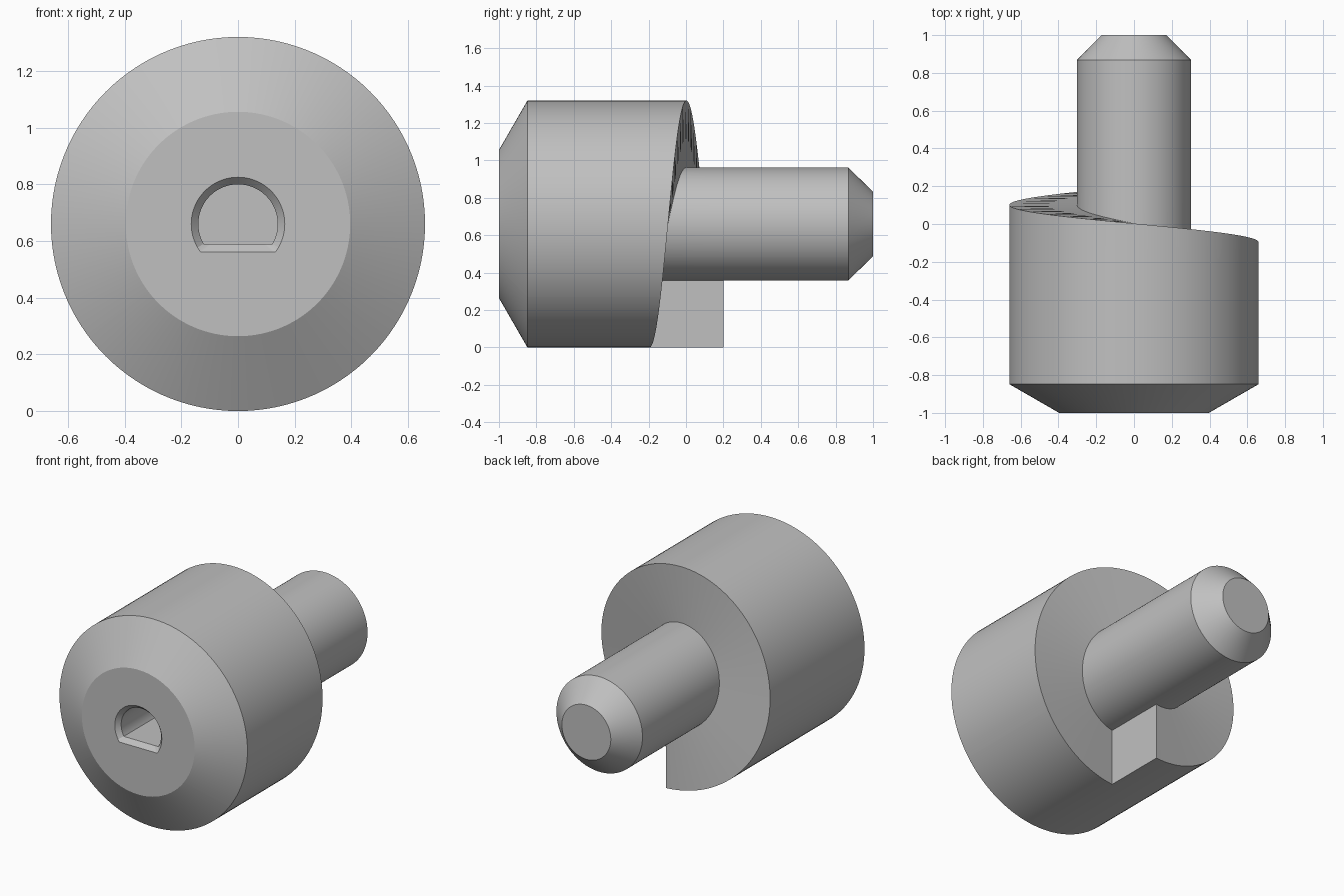
import bpy
import bmesh
from math import sin, cos, acos, radians, tau

if "Cube" in bpy.data.objects:
    bpy.data.objects.remove(bpy.data.objects["Cube"], do_unlink=True)

BODY_R, PIN_R = 0.66, 0.302
RAMP_HIGH, RAMP_LOW = 0.2, -0.195
BORE_R, BORE_FLAT = 0.14, 0.07
MOUTH_R, MOUTH_FLAT = 0.165, 0.098

# Plain grey material
grey = bpy.data.materials.new("grey metal")
grey.use_nodes = True
colour = (0.53, 0.53, 0.53, 1)
grey.diffuse_color = colour
grey.node_tree.nodes["Principled BSDF"].inputs["Base Color"].default_value = colour


def ramp(a):
    """Helical end: falls evenly over one turn, starting at the bottom."""
    return RAMP_HIGH + (RAMP_LOW - RAMP_HIGH) * a / tau


def ring(radius, y):
    return lambda a: (radius, y)


def ramp_ring(radius):
    return lambda a: (radius, ramp(a))


def d_ring(radius, flat, y):
    """Circle cut off by a flat on its lower side."""
    return lambda a: (min(radius, flat / max(cos(a), 0.01)), y)


# Turn angles, measured from straight down, with the bore corners added
corner = acos(MOUTH_FLAT / MOUTH_R)
angles = sorted([radians(3 * i) for i in range(121)] + [corner, tau - corner])

# Surface from the bore floor, around the body, to the pin tip
rings = [
    ring(0, -0.25),
    d_ring(BORE_R, BORE_FLAT, -0.25),
    d_ring(BORE_R, BORE_FLAT, -0.972),
    d_ring(MOUTH_R, MOUTH_FLAT, -1),
    ring(0.396, -1),
    ring(BODY_R, -0.848),
    ring(BODY_R, RAMP_LOW),
    ramp_ring(BODY_R),
    ramp_ring(PIN_R),
    ring(PIN_R, RAMP_HIGH),
    ring(PIN_R, 0.868),
    ring(0.172, 1),
    ring(0, 1),
]

bm = bmesh.new()
grid = []
for section in rings:
    row = []
    for a in angles:
        r, y = section(a)
        row.append(bm.verts.new((-r * sin(a), y, BODY_R - r * cos(a))))
    grid.append(row)
for low, high in zip(grid, grid[1:]):
    for i in range(len(angles) - 1):
        bm.faces.new((low[i], low[i + 1], high[i + 1], high[i]))

# Step wall between the two ends of the ramp
outer, inner = grid[7], grid[8]
bm.faces.new((outer[0], outer[-1], inner[-1], inner[0]))

bmesh.ops.remove_doubles(bm, verts=bm.verts, dist=0.0001)
bmesh.ops.recalc_face_normals(bm, faces=bm.faces)
mesh = bpy.data.meshes.new("ramped_body_with_pin")
bm.to_mesh(mesh)
bm.free()
mesh.materials.append(grey)

part = bpy.data.objects.new("ramped_body_with_pin", mesh)
bpy.context.collection.objects.link(part)
bpy.ops.object.select_all(action="DESELECT")
part.select_set(True)
bpy.context.view_layer.objects.active = part
bpy.ops.object.shade_smooth_by_angle(angle=radians(25))
